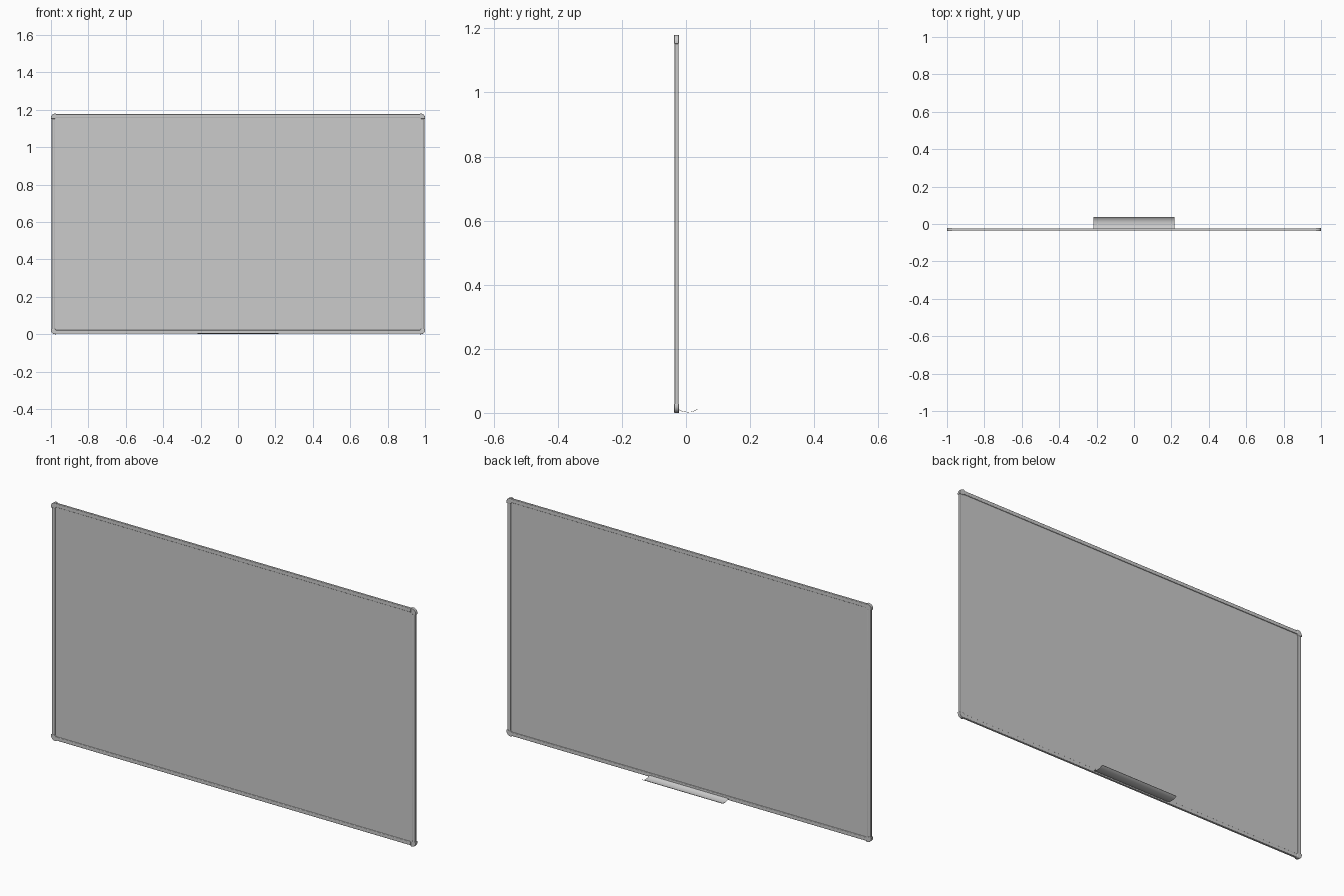
import bpy, bmesh, math
from mathutils import Vector

if "Cube" in bpy.data.objects:
    bpy.data.objects.remove(bpy.data.objects["Cube"])

W, H = 1.0, 1.18           # half width, height
RAIL = 0.022               # rail face width
GAP = 0.003                # rails sit slightly inside the corner caps


def finish(name, bm, bevel=0.0):
    bmesh.ops.recalc_face_normals(bm, faces=bm.faces)
    me = bpy.data.meshes.new(name)
    bm.to_mesh(me)
    bm.free()
    ob = bpy.data.objects.new(name, me)
    bpy.context.collection.objects.link(ob)
    if bevel:
        m = ob.modifiers.new("bevel", 'BEVEL')
        m.width, m.segments, m.limit_method = bevel, 3, 'ANGLE'
    bpy.context.view_layer.objects.active = ob
    ob.select_set(True)
    bpy.ops.object.shade_smooth_by_angle(angle=math.radians(35))
    ob.select_set(False)
    return ob


def prism(name, pts, direction, bevel=0.0):
    """Extrude a closed outline along a direction."""
    bm = bmesh.new()
    f = bm.faces.new([bm.verts.new(p) for p in pts])
    r = bmesh.ops.extrude_face_region(bm, geom=[f])
    bmesh.ops.translate(bm, vec=Vector(direction),
                        verts=[v for v in r["geom"] if isinstance(v, bmesh.types.BMVert)])
    return finish(name, bm, bevel)


def box(name, x0, x1, y0, y1, z0, z1, bevel=0.0):
    return prism(name, [(x0, y0, z0), (x1, y0, z0), (x1, y0, z1), (x0, y0, z1)],
                 (0, y1 - y0, 0), bevel)


# Writing panel, recessed from both faces of the frame
box("writing_panel", -W + 0.012, W - 0.012, -0.033, -0.027, 0.012, H - 0.012)

# Frame rails with softened edges
Y0, Y1 = -0.0355, -0.0235
for side, z0 in (("bottom", GAP), ("top", H - RAIL)):
    box(side + "_rail", -W + 0.02, W - 0.02, Y0, Y1, z0, z0 + RAIL - GAP, 0.003)
for side, x0 in (("left", -W + GAP), ("right", W - RAIL)):
    box(side + "_rail", x0, x0 + RAIL - GAP, Y0, Y1, 0.02, H - 0.02, 0.003)

# Rounded corner caps, slightly proud of the rails
S, R = 0.028, 0.022
for sx in (-1, 1):
    for top in (False, True):
        prof = [(S, 0)]
        prof += [(R - R * math.sin(a), R - R * math.cos(a))
                 for a in (i * math.pi / 16 for i in range(9))]
        prof += [(0, S), (RAIL, S), (S, RAIL)]
        pts = [(sx * (W - u), -0.037, H - v if top else v) for u, v in prof]
        prism("corner_cap", pts, (0, 0.015, 0), 0.0015)

# Pen tray: thin curved sheet behind the bottom rail
curve = [(-0.026, 0.012), (-0.020, 0.0095), (-0.013, 0.006), (-0.005, 0.004),
         (0.005, 0.003), (0.015, 0.0035), (0.023, 0.0055), (0.030, 0.009), (0.0365, 0.0135)]
t = 0.0012
outline = curve + [(y, z - t) for y, z in reversed(curve)]
prism("pen_tray", [(-0.217, y, z) for y, z in outline], (0.434, 0, 0))
